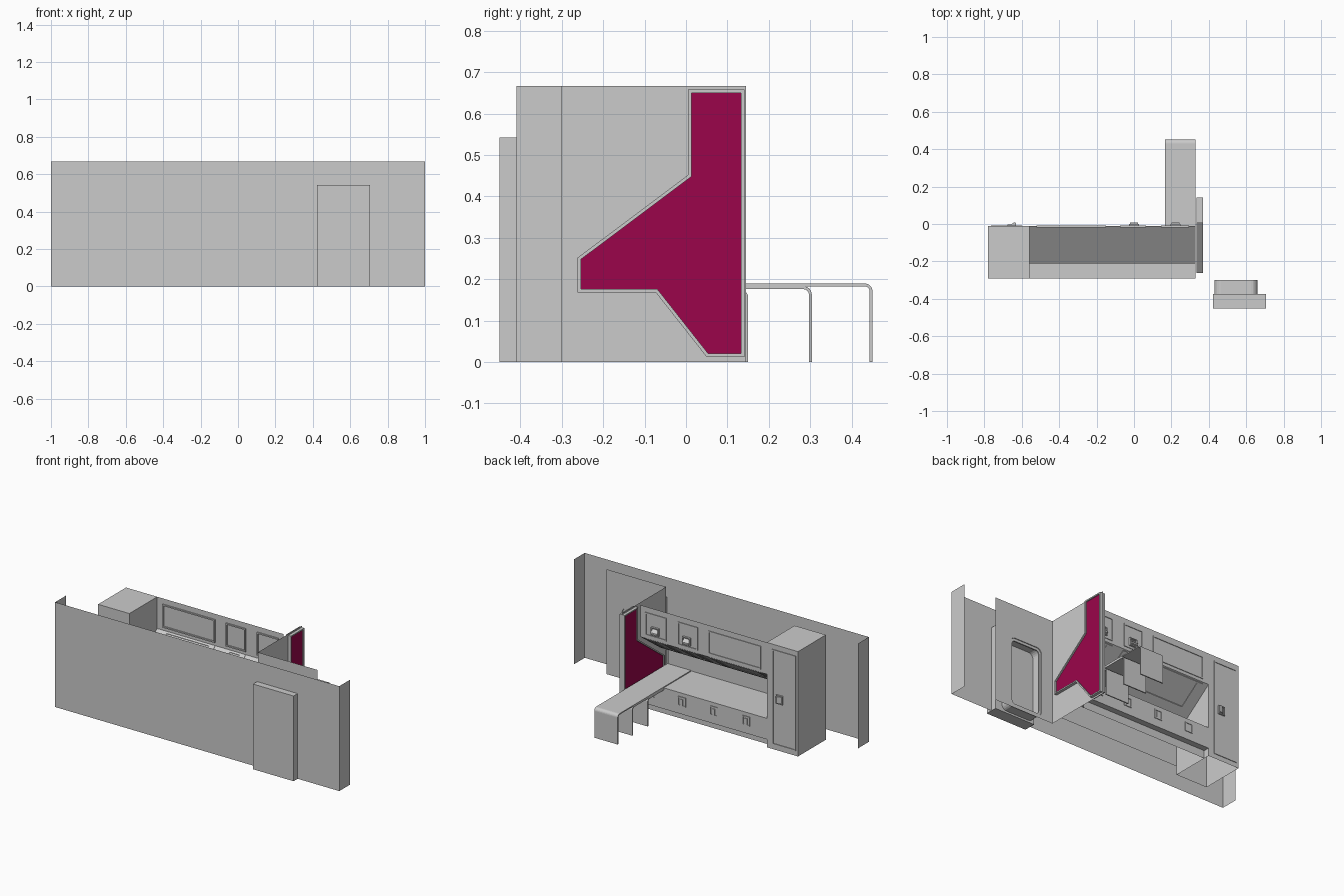
import bpy, bmesh, math

if "Cube" in bpy.data.objects:
    bpy.data.objects.remove(bpy.data.objects["Cube"])

H = 0.667  # full wall height


def make(name, verts, faces, mat=None):
    me = bpy.data.meshes.new(name)
    me.from_pydata(verts, [], faces)
    bm = bmesh.new()
    bm.from_mesh(me)
    bmesh.ops.recalc_face_normals(bm, faces=bm.faces)
    bm.to_mesh(me)
    bm.free()
    ob = bpy.data.objects.new(name, me)
    bpy.context.collection.objects.link(ob)
    if mat:
        me.materials.append(mat)
    return ob


# plane mappings: (u, v, w) -> xyz, w is the extrusion direction
def along_x(u, v, w): return (w, u, v)
def along_y(u, v, w): return (u, w, v)
def along_z(u, v, w): return (u, v, w)
def on_slope(u, v, w): return (u, -0.012 - 0.2 * v, 0.465 - 0.145 * v + w)


def sheet(name, path, fn, w0, w1):
    """Open path swept into a zero-thickness panel."""
    n = len(path)
    v = [fn(*p, w) for w in (w0, w1) for p in path]
    return make(name, v, [(i, i + 1, n + i + 1, n + i) for i in range(n - 1)])


def prism(name, poly, fn, w0, w1, mat=None, bottom=True):
    n = len(poly)
    v = [fn(*p, w) for w in (w0, w1) for p in poly]
    f = [(i, (i + 1) % n, n + (i + 1) % n, n + i) for i in range(n)]
    f.append(tuple(range(n, 2 * n)))
    if bottom:
        f.append(tuple(range(n)))
    return make(name, v, f, mat)


def inset(poly, d):
    """Mitred inward offset of a counter-clockwise polygon."""
    out, n = [], len(poly)
    for i, (x, y) in enumerate(poly):
        ax, ay = poly[i - 1]
        bx, by = poly[(i + 1) % n]
        l1, l2 = math.hypot(x - ax, y - ay), math.hypot(bx - x, by - y)
        n1 = (-(y - ay) / l1, (x - ax) / l1)
        n2 = (-(by - y) / l2, (bx - x) / l2)
        k = d / (1 + n1[0] * n2[0] + n1[1] * n2[1])
        out.append((x + k * (n1[0] + n2[0]), y + k * (n1[1] + n2[1])))
    return out


def ring(name, poly, d, fn, w0, w1):
    n = len(poly)
    inner = inset(poly, d)
    v = [fn(*p, w) for w in (w0, w1) for loop in (poly, inner) for p in loop]
    f = []
    for i in range(n):
        j = (i + 1) % n
        for a, b in ((0, n), (n, 3 * n), (3 * n, 2 * n), (2 * n, 0)):
            f.append((a + i, a + j, b + j, b + i))
    return make(name, v, f)


def rect(u0, u1, v0, v1):
    return [(u0, v0), (u1, v0), (u1, v1), (u0, v1)]


SEG = 6


def round_rect(u0, u1, v0, v1, r):
    pts = []
    for k, (cu, cv) in enumerate(rect(u0 + r, u1 - r, v0 + r, v1 - r)):
        for s in range(SEG):
            a = math.pi + (k + s / (SEG - 1)) * math.pi / 2
            pts.append((cu + r * math.cos(a), cv + r * math.sin(a)))
    return pts


def box(name, x0, x1, y0, y1, z0, z1, bottom=True):
    return prism(name, rect(x0, x1, y0, y1), along_z, z0, z1, None, bottom)


# outer wall with short end returns
sheet("outer_wall", [(-1, -0.30), (-1, -0.41), (1, -0.41), (1, -0.30)], along_z, 0, H)

# entrance: outside door block, recess and inner wall with rounded opening
box("outer_door", 0.422, 0.707, -0.451, -0.375, 0, 0.542)
door = round_rect(0.43, 0.66, 0.012, 0.455, 0.035)
sheet("door_recess", door + door[:1], along_y, -0.375, -0.30)
ring("inner_door_frame", inset(door, 0.001), 0.016, along_y, -0.312, -0.304)
wall_pts = rect(0.35, 0.77, 0, H) + door
wall_faces = []
for k in range(4):
    arc = [4 + k * SEG + s for s in range(SEG)]
    nxt = (k + 1) % 4
    wall_faces += [(k, arc[s + 1], arc[s]) for s in range(SEG - 1)]
    wall_faces.append((k, nxt, 4 + nxt * SEG, arc[-1]))
make("inner_door_wall", [(x, -0.30, z) for x, z in wall_pts], wall_faces)
sheet("partition_wall", [(0.35, -0.30), (0.35, 0.145)], along_z, 0, H)

# coloured partition panels with raised rims, on both sides
maroon = bpy.data.materials.new("maroon")
maroon.diffuse_color = (0.33, 0.0015, 0.07, 1)
maroon.use_nodes = True
maroon.node_tree.nodes["Principled BSDF"].inputs["Base Color"].default_value = maroon.diffuse_color
outline = [(0.141, 0.012), (0.141, 0.658), (0.005, 0.658), (0.005, 0.452),
           (-0.262, 0.252), (-0.262, 0.168), (-0.073, 0.168), (0.05, 0.012)]
ring("partition_rim", outline, 0.008, along_x, 0.333, 0.368)
prism("partition_panel", inset(outline, 0.008), along_x, 0.341, 0.360, maroon)

# tall cupboard, open underneath
F = -0.012  # furniture front plane
box("tall_cupboard", -0.78, -0.56, -0.292, F, 0, H, False)
ring("cupboard_door_trim", rect(-0.765, -0.60, 0.03, 0.635), 0.008, along_y, F - 0.008, F + 0.004)

# overhead lockers with sloping underside, bench with recessed toe board below
X0, X1 = -0.56, 0.33
sheet("overhead_locker", [(F, H), (F, 0.465), (-0.212, 0.32)], along_x, X0, X1)
sheet("bench", [(-0.05, 0), (-0.05, 0.05), (F, 0.05), (F, 0.184), (-0.292, 0.184)], along_x, X0, X1)
sheet("bench_back", [(-0.292, 0.055), (-0.292, 0.32)], along_x, X0, X1)

# locker door trims on the front and on the slope
for i, (a, b) in enumerate(((-0.52, -0.15), (-0.075, 0.065), (0.145, 0.295))):
    ring(f"locker_trim_{i}", rect(a, b, 0.485, 0.632), 0.008, along_y, F - 0.008, F + 0.004)
    ring(f"slope_trim_{i}", rect(a, b, 0.03, 0.76), 0.035, on_slope, -0.004, 0.003)

# upper locker latches: plate and wedge-shaped grip
for i, x in enumerate((0.0, 0.222)):
    ring(f"latch_plate_{i}", rect(x - 0.027, x + 0.027, 0.502, 0.552), 0.006, along_y, F, 0.0)
    prism(f"latch_grip_{i}", [(F, 0.505), (0.008, 0.512), (0.008, 0.522), (F, 0.54)],
          along_x, x - 0.022, x + 0.022)

# cupboard latch, wedge turned sideways
ring("cupboard_latch_plate", rect(-0.675, -0.63, 0.30, 0.355), 0.006, along_y, F, -0.003)
prism("cupboard_latch_grip", [(-0.67, F), (-0.635, F), (-0.63, 0.006), (-0.642, 0.008)],
      along_z, 0.307, 0.348)

# bench latches, nearly flush
for i, x in enumerate((0.245, 0.037, -0.188, -0.415)):
    ring(f"bench_latch_plate_{i}", rect(x - 0.027, x + 0.027, 0.10, 0.16), 0.007, along_y, F - 0.004, F + 0.004)
    box(f"bench_latch_grip_{i}", x - 0.008, x + 0.012, F - 0.002, F + 0.004, 0.107, 0.145)

# telescoping table: three nested bent boards
T = 0.007
for i, y1 in enumerate((0.451, 0.304, 0.150)):
    top, r = 0.19 - i * T, 0.02

    def bent(d):
        arc = [math.pi / 2 * (1 - s / 6) for s in range(7)]
        return ([(-0.286, top - d)]
                + [(y1 - r + (r - d) * math.cos(a), top - r + (r - d) * math.sin(a)) for a in arc]
                + [(y1 - d, 0)])

    outer, inner = bent(0), bent(T)
    n = len(outer)
    v = [(x, y, z) for x in (0.165, X1) for path in (outer, inner) for y, z in path]
    f = []
    for k in range(n - 1):
        for a, b in ((0, n), (n, 3 * n), (3 * n, 2 * n), (2 * n, 0)):
            f.append((a + k, a + k + 1, b + k + 1, b + k))
    f += [(0, n, 3 * n, 2 * n), (n - 1, 2 * n - 1, 4 * n - 1, 3 * n - 1)]
    make(f"table_leaf_{i}", v, f)
